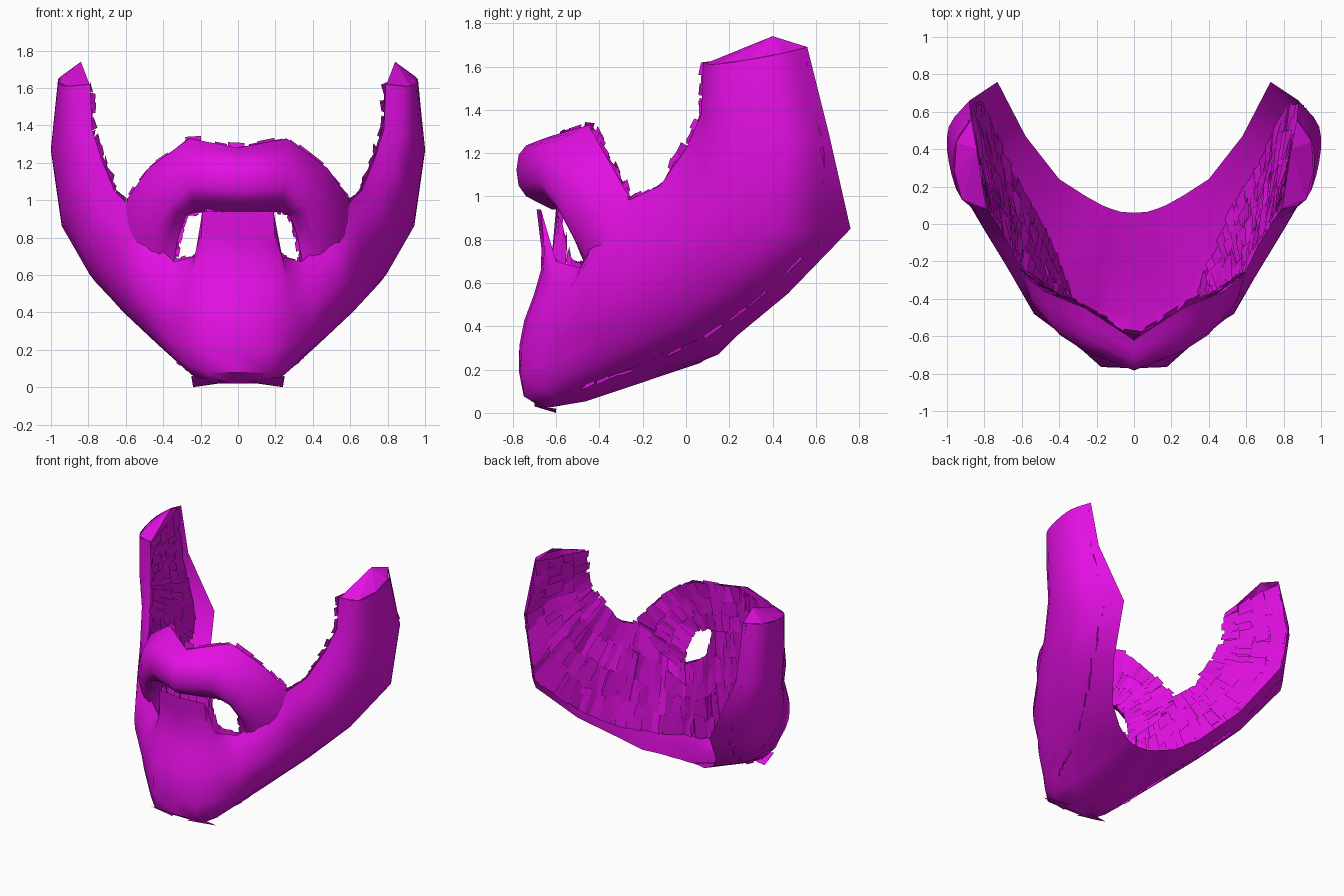
import bpy, random
from mathutils import Vector
from math import radians

random.seed(4)
if "Cube" in bpy.data.objects:
    bpy.data.objects.remove(bpy.data.objects["Cube"])

magenta = bpy.data.materials.new("magenta")
magenta.use_nodes = True
magenta.diffuse_color = (0.78, 0.005, 0.78, 1)
magenta.node_tree.nodes["Principled BSDF"].inputs["Base Color"].default_value = magenta.diffuse_color


def make_object(name, verts, faces, smooth=True):
    mesh = bpy.data.meshes.new(name)
    mesh.from_pydata([tuple(v) for v in verts], [], faces)
    mesh.materials.append(magenta)
    obj = bpy.data.objects.new(name, mesh)
    bpy.context.collection.objects.link(obj)
    if smooth:
        bpy.ops.object.select_all(action="DESELECT")
        obj.select_set(True)
        bpy.context.view_layer.objects.active = obj
        bpy.ops.object.shade_smooth_by_angle(angle=radians(42))
    return obj


def resample(points, count):
    """Smooth curve through the section points, sampled evenly."""
    pts = [Vector(p) for p in points]
    pts = [pts[0] * 2 - pts[1]] + pts + [pts[-1] * 2 - pts[-2]]
    result = []
    for k in range(count):
        u = k / (count - 1) * (len(pts) - 3)
        i = min(int(u), len(pts) - 4)
        u -= i
        a, b, c, d = pts[i:i + 4]
        result.append(b + (c - a) * u / 2 + (a * 2 - b * 5 + c * 4 - d) * u * u / 2
                      + (b * 3 - a - c * 3 + d) * u ** 3 / 2)
    return result


def mirrored_sections(half, count):
    """Half sections run from the centre to one side; returns both sides."""
    right = [resample(s, count) for s in half]
    left = [[Vector((-p.x, p.y, p.z)) for p in s] for s in reversed(right[1:])]
    return left + right


def loft(name, sections):
    rows = len(sections[0])
    verts = [p for s in sections for p in s]
    faces = []
    for i in range(len(sections) - 1):
        a, b = i * rows, (i + 1) * rows
        for r in range(rows - 1):
            faces.append((a + r, a + r + 1, b + r + 1, b + r))
    return make_object(name, verts, faces)


# Jaw shell: each section runs from the upper edge down to the rear lower edge
jaw = mirrored_sections([
    [(0, -.69, .94), (0, -.67, .66), (0, -.77, .31), (0, -.66, .02), (0, .06, .23)],
    [(.19, -.67, .94), (.2, -.66, .66), (.18, -.76, .31), (.16, -.66, .02), (.07, .065, .23)],
    [(.23, -.6, .7), (.27, -.63, .56), (.28, -.67, .32), (.24, -.6, .06), (.12, .08, .24)],
    [(.34, -.49, .67), (.38, -.55, .53), (.4, -.58, .34), (.32, -.5, .13), (.17, .1, .25)],
    [(.48, -.43, .8), (.53, -.48, .62), (.52, -.45, .41), (.42, -.28, .22), (.26, .15, .27)],
    [(.59, -.27, .98), (.65, -.28, .77), (.67, -.17, .53), (.58, .02, .37), (.4, .24, .36)],
    [(.66, -.12, 1.05), (.78, -.06, .9), (.82, .06, .72), (.76, .26, .56), (.58, .47, .55)],
    [(.73, 0, 1.22), (.87, .09, 1.1), (.94, .27, .96), (.92, .52, .83), (.73, .76, .85)],
    [(.78, .07, 1.38), (.92, .13, 1.34), (.99, .33, 1.28), (.99, .52, 1.27), (.88, .66, 1.29)],
    [(.79, .08, 1.62), (.92, .13, 1.61), (.96, .28, 1.63), (.95, .44, 1.66), (.87, .56, 1.69)],
], 13)
loft("jaw_beard", jaw)

# Moustache: sections arch from the centre down into the cheeks
moustache = mirrored_sections([
    [(0, -.62, 1.28), (0, -.765, 1.21), (0, -.765, 1.03), (0, -.62, .94)],
    [(.26, -.45, 1.33), (.27, -.64, 1.22), (.25, -.68, 1.05), (.21, -.56, .94)],
    [(.48, -.36, 1.17), (.43, -.55, 1.09), (.36, -.6, .95), (.28, -.5, .92)],
    [(.59, -.27, 1.01), (.54, -.43, .92), (.43, -.52, .81), (.32, -.46, .8)],
    [(.61, -.25, .9), (.56, -.37, .76), (.46, -.43, .66), (.35, -.46, .64)],
], 9)
loft("moustache", moustache)


def sheet_point(sections, s, t):
    i, rows = min(int(s), len(sections) - 2), len(sections[0])
    t *= rows - 1
    r = min(int(t), rows - 2)
    a, b = (sec[r].lerp(sec[r + 1], t - r) for sec in sections[i:i + 2])
    return a.lerp(b, s - i)


def wall_point(sections, s, v, hems, depths):
    """Point on the flat wall stretched behind the shell, from edge to hem."""
    span = len(sections) - 1
    s = min(max(s, 0), span)
    side = abs(s / span * 2 - 1)
    hem = hems[0] + (hems[1] - hems[0]) * side
    depth = depths[0] + (depths[1] - depths[0]) * min(side * 2, 1)
    p = sheet_point(sections, s, 0).lerp(sheet_point(sections, s, hem), v)
    inward = Vector((-p.x, .4 - p.y, 0)).normalized()
    return p + inward * (depth + random.uniform(-.015, .015))


def hair_plates(name, sections, columns, layers, hems, depths):
    """Ragged overlapping plates closing the inner side."""
    verts, faces = [], []
    step = (len(sections) - 1) / columns
    for c in range(columns):
        for k in range(layers):
            s = (c + random.uniform(-.3, .1)) * step
            width = step * random.uniform(1.1, 1.6)
            start = (k + random.uniform(-.2, .05)) / layers
            end = (k + random.uniform(1, 1.15)) / layers
            base = len(verts)
            for u, v in ((s, start), (s + width, start), (s + width, end), (s, end)):
                verts.append(wall_point(sections, u, v, hems, depths))
            faces.append(tuple(range(base, base + 4)))
    return make_object(name, verts, faces, smooth=False)


hair_plates("inner_beard_hair", jaw, 90, 4, (.64, .95), (.1, .015))
hair_plates("inner_moustache_hair", moustache, 36, 3, (1, 1), (.015, .015))

# Small loose tufts under the chin
for side, name in ((-1, "right_chin_tuft"), (1, "left_chin_tuft")):
    make_object(name, [(side * .06, -.7, .03), (side * .25, -.7, .06),
                       (side * .24, -.6, 0), (side * .1, -.6, .02)],
                [(0, 1, 2, 3)], smooth=False)

# Pointed tufts on top of the sideburns
for side, name in ((-1, "right_sideburn_tuft"), (1, "left_sideburn_tuft")):
    make_object(name, [(side * .79, .08, 1.61), (side * .84, .4, 1.74),
                       (side * .87, .56, 1.69), (side * .95, .44, 1.66),
                       (side * .96, .28, 1.63), (side * .92, .13, 1.61)],
                [(0, 1, 5), (1, 4, 5), (1, 3, 4), (1, 2, 3)], smooth=False)
